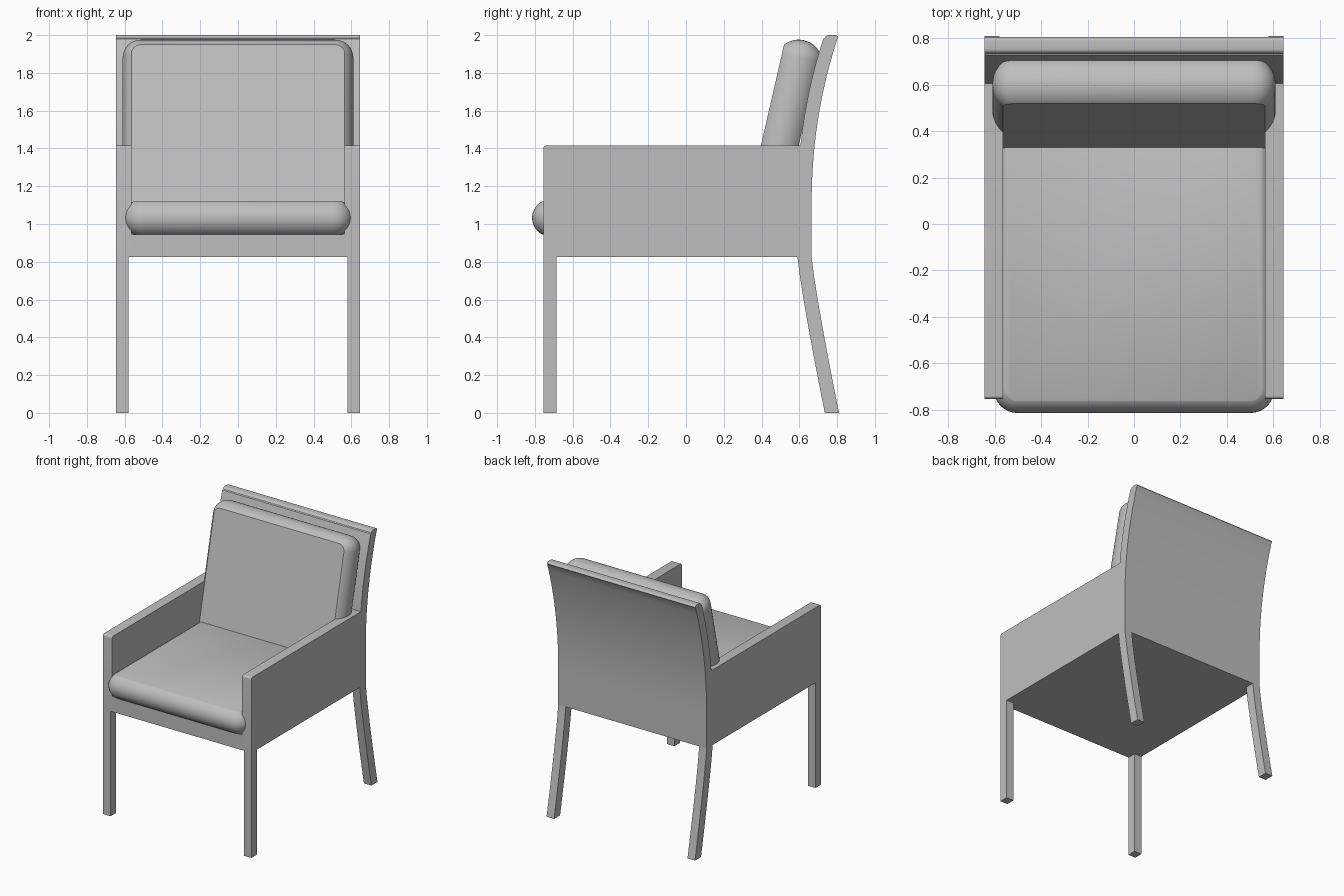
import bpy, bmesh
from math import sin, cos, pi, radians, sqrt

if "Cube" in bpy.data.objects:
    bpy.data.objects.remove(bpy.data.objects["Cube"])

GREY = (0.52, 0.52, 0.52, 1)
grey = bpy.data.materials.new("soft grey")
grey.use_nodes = True
grey.diffuse_color = GREY
grey.node_tree.nodes["Principled BSDF"].inputs["Base Color"].default_value = GREY


def finish(name, bm):
    """Turn a bmesh into a shaded, coloured object."""
    bmesh.ops.recalc_face_normals(bm, faces=bm.faces)
    mesh = bpy.data.meshes.new(name)
    bm.to_mesh(mesh)
    bm.free()
    mesh.materials.append(grey)
    obj = bpy.data.objects.new(name, mesh)
    bpy.context.collection.objects.link(obj)
    bpy.ops.object.select_all(action="DESELECT")
    obj.select_set(True)
    bpy.context.view_layer.objects.active = obj
    bpy.ops.object.shade_smooth_by_angle(angle=radians(30))
    return obj


def loft(rings):
    """Skin equal rings of points and cap both ends."""
    bm = bmesh.new()
    loops = [[bm.verts.new(p) for p in ring] for ring in rings]
    n = len(loops[0])
    for a, b in zip(loops, loops[1:]):
        for i in range(n):
            j = (i + 1) % n
            bm.faces.new((a[i], a[j], b[j], b[i]))
    bm.faces.new(loops[0])
    bm.faces.new(loops[-1])
    return bm


def prism(name, profile, x0, x1):
    """Extrude a side profile of (y, z) points across x."""
    return finish(name, loft([[(x, y, z) for y, z in profile] for x in (x0, x1)]))


def arc(cy, cz, r, start, end, steps=5):
    return [(cy + r * cos(radians(start + (end - start) * i / steps)),
             cz + r * sin(radians(start + (end - start) * i / steps)))
            for i in range(steps + 1)]


def cushion(name, half_x, half_y, thick, bulge, corner):
    """Rounded slab with flat faces and a bowed rim all round."""
    h = thick / 2
    big_r = (h * h + bulge * bulge) / (2 * bulge)
    rings = []
    for k in range(17):
        z = -h * cos(pi * k / 16)
        off = sqrt(big_r ** 2 - z * z) - (big_r - bulge)
        ring = []
        for q, (sx, sy) in enumerate(((1, 1), (-1, 1), (-1, -1), (1, -1))):
            ring += [(x, y, z) for x, y in
                     arc(sx * (half_x - corner), sy * (half_y - corner),
                         corner + off, 90 * q, 90 * q + 90, 8)]
        rings.append(ring)
    return finish(name, loft(rings))


BASE, ARM_TOP, HALF = 0.825, 1.415, 0.645
FRONT, INNER, OUTER = -0.755, 0.59, 0.665

# Seat frame, closed underneath
prism("seat_frame", [(FRONT, BASE), (INNER + 0.02, BASE),
                     (INNER + 0.02, 0.945), (FRONT, 0.945)], -0.57, 0.57)

# Curved back panel, rounded along its top edge
SWEEP = 0.143
heights = [1.1 + 0.88 * i / 16 for i in range(17)]


def lean(z):
    return SWEEP * ((z - 1.1) / 0.9) ** 2.1


outer = [(OUTER, BASE)] + [(OUTER + lean(z), z) for z in heights]
inner = [(INNER, BASE)] + [(INNER + lean(z), z) for z in heights]
top_y = OUTER + SWEEP
crown = arc(top_y - 0.02, 1.98, 0.02, 20, 90) + arc(top_y - 0.053, 1.98, 0.02, 90, 165)
prism("back_panel", outer + crown + inner[::-1], -HALF, HALF)

# Back leg profile, splayed towards the floor
steps = [i / 10 for i in range(11)]
splay = [(0.145 * t ** 1.15, BASE * (1 - t)) for t in steps]
back_leg = [(INNER + d, z) for d, z in splay] + [(OUTER + d, z) for d, z in splay[::-1]]
front_leg = [(FRONT, 0), (FRONT + 0.07, 0), (FRONT + 0.07, BASE), (FRONT, BASE)]
arm = [(FRONT, BASE), (INNER + 0.03, BASE), (INNER + 0.03, ARM_TOP)] \
    + arc(FRONT + 0.015, ARM_TOP - 0.015, 0.015, 90, 180)

# Arms and legs on both sides
for side, s in (("left", 1), ("right", -1)):
    prism(side + "_arm", arm, s * 0.565, s * HALF)
    prism(side + "_front_leg", front_leg, s * 0.58, s * HALF)
    prism(side + "_back_leg", back_leg, s * 0.58, s * HALF)

# Seat cushion overhanging the front
seat = cushion("seat_cushion", 0.552, 0.64, 0.175, 0.053, 0.05)
seat.location = (0, -0.122, 1.0325)

# Back cushion leaning on the panel
back = cushion("back_cushion", 0.565, 0.4615, 0.195, 0.046, 0.05)
back.rotation_euler = (radians(90 - 12.9), 0, 0)
back.location = (0, 0.511, 1.478)
